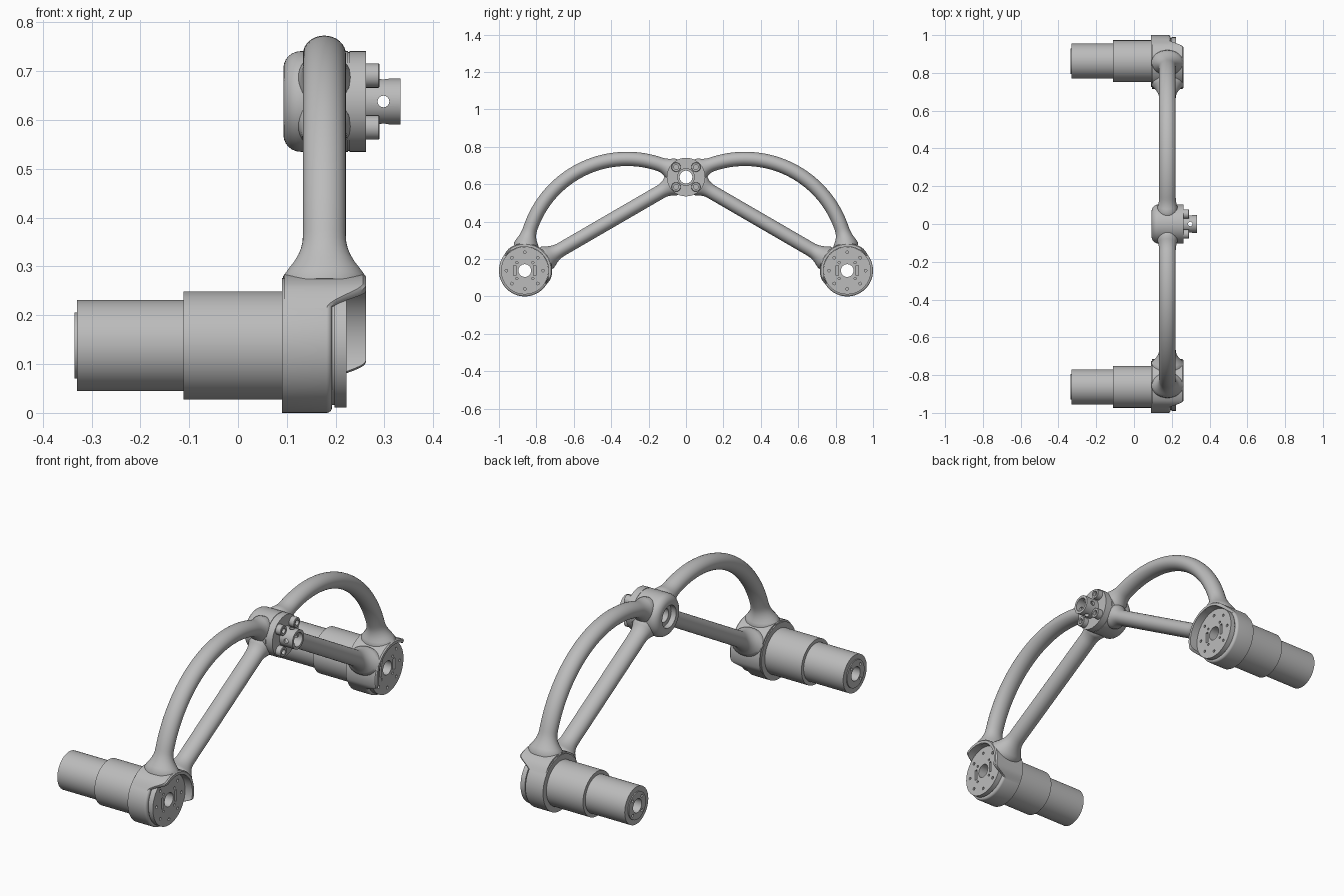
import bpy, bmesh
from math import sin, cos, pi, radians, hypot
from mathutils import Matrix, Vector

if "Cube" in bpy.data.objects:
    bpy.data.objects.remove(bpy.data.objects["Cube"])

grey = bpy.data.materials.new("machined_grey")
grey.use_nodes = True
GREY = (0.5, 0.5, 0.5, 1)
grey.diffuse_color = GREY
grey.node_tree.nodes["Principled BSDF"].inputs["Base Color"].default_value = GREY

HUB = (-0.862, 0.138)      # wheel hub centre (y, z)
MID = (0, 0.638)           # middle pivot centre (y, z)
BORE = 0.034
TUBE_X = 0.177
parts = []


def finish(name, bm, side=1):
    """Turn a bmesh into a named object, mirrored front to back if side is -1."""
    bmesh.ops.remove_doubles(bm, verts=bm.verts, dist=1e-5)
    bmesh.ops.scale(bm, vec=(1, side, 1), verts=bm.verts)
    bmesh.ops.recalc_face_normals(bm, faces=bm.faces)
    mesh = bpy.data.meshes.new(name)
    bm.to_mesh(mesh)
    bm.free()
    mesh.materials.append(grey)
    obj = bpy.data.objects.new(name, mesh)
    bpy.context.collection.objects.link(obj)
    parts.append(obj)
    return obj


def skin(rings, closed):
    """Join rings of points with quads; closed links last ring to first."""
    bm = bmesh.new()
    loops = [[bm.verts.new(p) for p in ring] for ring in rings]
    pairs = list(zip(loops, loops[1:]))
    if closed:
        pairs.append((loops[-1], loops[0]))
    else:
        bm.faces.new(loops[0])
        bm.faces.new(loops[-1])
    n = len(loops[0])
    for a, b in pairs:
        for i in range(n):
            j = (i + 1) % n
            bm.faces.new((a[i], a[j], b[j], b[i]))
    return bm


def lathe(name, profile, centre, side=1, n=64):
    """Spin a closed (x, radius) profile about an x-directed axis."""
    rings = []
    for i in range(n):
        a = 2 * pi * i / n
        rings.append([(x, centre[0] + r * cos(a), centre[1] + r * sin(a)) for x, r in profile])
    return finish(name, skin(rings, True), side)


def corner(x, r, rad, start, n=6):
    """Rounded profile corner about (x, r), sweeping clockwise from start degrees."""
    angles = [radians(start - 90 * i / n) for i in range(n + 1)]
    return [(x + rad * cos(a), r + rad * sin(a)) for a in angles]


def drill(obj, holes):
    """Cut (position, radius, depth, axis) holes out of an object."""
    for pos, r, depth, axis in holes:
        bm = bmesh.new()
        turn = Vector((0, 0, 1)).rotation_difference(Vector(axis)).to_matrix().to_4x4()
        bmesh.ops.create_cone(bm, cap_ends=True, segments=16, radius1=r, radius2=r,
                              depth=depth, matrix=Matrix.Translation(pos) @ turn)
        cut(obj, bm)


def cut(obj, bm):
    cutter = finish("cutter", bm)
    parts.remove(cutter)
    cutter.hide_render = True
    mod = obj.modifiers.new("cut", 'BOOLEAN')
    mod.operation = 'DIFFERENCE'
    mod.solver = 'EXACT'
    mod.object = cutter
    bpy.context.view_layer.objects.active = obj
    bpy.ops.object.modifier_apply(modifier=mod.name)
    bpy.data.objects.remove(cutter)


def arm(name, path, side):
    """Sweep an oval tube along a (y, z) path, flaring where it meets the hubs."""
    rings = []
    for i, (y, z) in enumerate(path):
        a, b = path[max(i - 1, 0)], path[min(i + 1, len(path) - 1)]
        ln = hypot(b[0] - a[0], b[1] - a[1])
        ny, nz = -(b[1] - a[1]) / ln, (b[0] - a[0]) / ln
        t = hypot(y - HUB[0], z - HUB[1])
        m = hypot(y - MID[0], z - MID[1])
        low = (1 - min(max((t - 0.145) / 0.08, 0), 1)) ** 2
        top = (1 - min(max((m - 0.095) / 0.06, 0), 1)) ** 2
        rx = 0.044 + 0.041 * low + 0.012 * top
        rn = 0.038 + 0.028 * low + 0.022 * top
        rings.append([(TUBE_X + rx * cos(k * pi / 16), y + ny * rn * sin(k * pi / 16),
                       z + nz * rn * sin(k * pi / 16)) for k in range(32)])
    finish(name, skin(rings, False), side)


def smooth(t):
    t = min(max(t, 0), 1)
    return t * t * (3 - 2 * t)


def guard(name, side):
    """Raised lip wrapping the upper inner rim of the wheel hub."""
    rings = []
    for deg in range(-34, 147, 2):
        rise = smooth((deg + 34) / 20) * smooth((146 - deg) / 26)
        end = 0.188 + 0.074 * rise
        inner, outer = 0.128, 0.138 + 0.008 * rise
        section = [(0.095, inner), (0.095, outer), (end - 0.006, outer),
                   (end, outer - 0.005), (end, inner)]
        a = radians(deg)
        rings.append([(x, HUB[0] + r * cos(a), HUB[1] + r * sin(a)) for x, r in section])
    finish(name, skin(rings, False), side)


for end, side in (("front", 1), ("back", -1)):
    # Stepped motor with end cap
    motor = lathe(end + "_motor", [
        (-0.335, BORE), (-0.335, 0.068), (-0.33, 0.068), (-0.33, 0.093), (-0.112, 0.093),
        (-0.112, 0.111), (0.09, 0.111), (0.09, BORE)], HUB, side)
    cy, cz = side * HUB[0], HUB[1]
    drill(motor, [((-0.335, cy + 0.051 * cos(a), cz + 0.051 * sin(a)), 0.007, 0.02, (1, 0, 0))
                  for a in (pi / 4 + k * pi / 2 for k in range(4))])
    # Hub housing and guard lip
    lathe(end + "_housing", [(0.09, BORE), (0.09, 0.138)] + corner(0.181, 0.126, 0.012, 90)
          + [(0.193, BORE)], HUB, side)
    guard(end + "_guard", side)
    # Drilled output disc
    disc = lathe(end + "_disc", [(0.193, BORE), (0.193, 0.122), (0.198, 0.122), (0.198, 0.127),
                                 (0.222, 0.127), (0.222, BORE)], HUB, side)
    holes = [(0.098, 0.007, k * pi / 4) for k in range(8)]
    holes += [(0.06, 0.006, pi / 4 + k * pi / 2) for k in range(4)]
    drill(disc, [((0.222, cy + d * cos(a), cz + d * sin(a)), r, 0.024, (1, 0, 0))
                 for d, r, a in holes])
    for s in (-1, 1):
        slot = bmesh.new()
        bmesh.ops.create_cube(slot, size=1, matrix=Matrix.Translation((0.222, cy + s * 0.053, cz))
                              @ Matrix.Diagonal((0.024, 0.014, 0.055, 1)))
        cut(disc, slot)
    # Arched arm and straight brace
    arch = [radians(8 + 110 * k / 72) for k in range(73)]
    arm(end + "_arched_arm", [(-0.315 - 0.546 * cos(a), 0.189 + 0.546 * sin(a)) for a in arch], side)
    steps = [0.13 + 0.8 * k / 60 for k in range(61)]
    arm(end + "_straight_brace", [(HUB[0] + (MID[0] - HUB[0]) * t, HUB[1] + (MID[1] - HUB[1]) * t)
                                  for t in steps], side)

# Middle pivot, rounded at the back with a counterbore
lathe("pivot_hub", [(0.12, BORE), (0.12, 0.055), (0.093, 0.055)]
      + corner(0.128, 0.068, 0.035, 180) + [(0.225, 0.103), (0.225, 0.101), (0.228, 0.101),
                                            (0.228, 0.103), (0.262, 0.103), (0.262, BORE)], MID)

# Hollow shaft with cross-drilled pin holes
shaft = lathe("pivot_shaft", [(0.262, BORE), (0.262, 0.047), (0.333, 0.047), (0.333, BORE)], MID)
drill(shaft, [((0.298, 0, MID[1]), 0.012, 0.2, axis) for axis in ((0, 1, 0), (0, 0, 1))])

# Four socket bolts around the shaft
for sy in (-1, 1):
    for sz in (-1, 1):
        lathe("pivot_bolt", [(0.255, 0.001), (0.255, 0.025), (0.288, 0.025), (0.29, 0.023),
                             (0.29, 0.013), (0.275, 0.013), (0.275, 0.001)],
              (MID[0] + sy * 0.053, MID[1] + sz * 0.053), n=24)

# Smooth shading with sharp edges kept
bpy.ops.object.select_all(action='DESELECT')
for obj in parts:
    obj.select_set(True)
bpy.context.view_layer.objects.active = parts[0]
bpy.ops.object.shade_smooth_by_angle(angle=radians(35))
